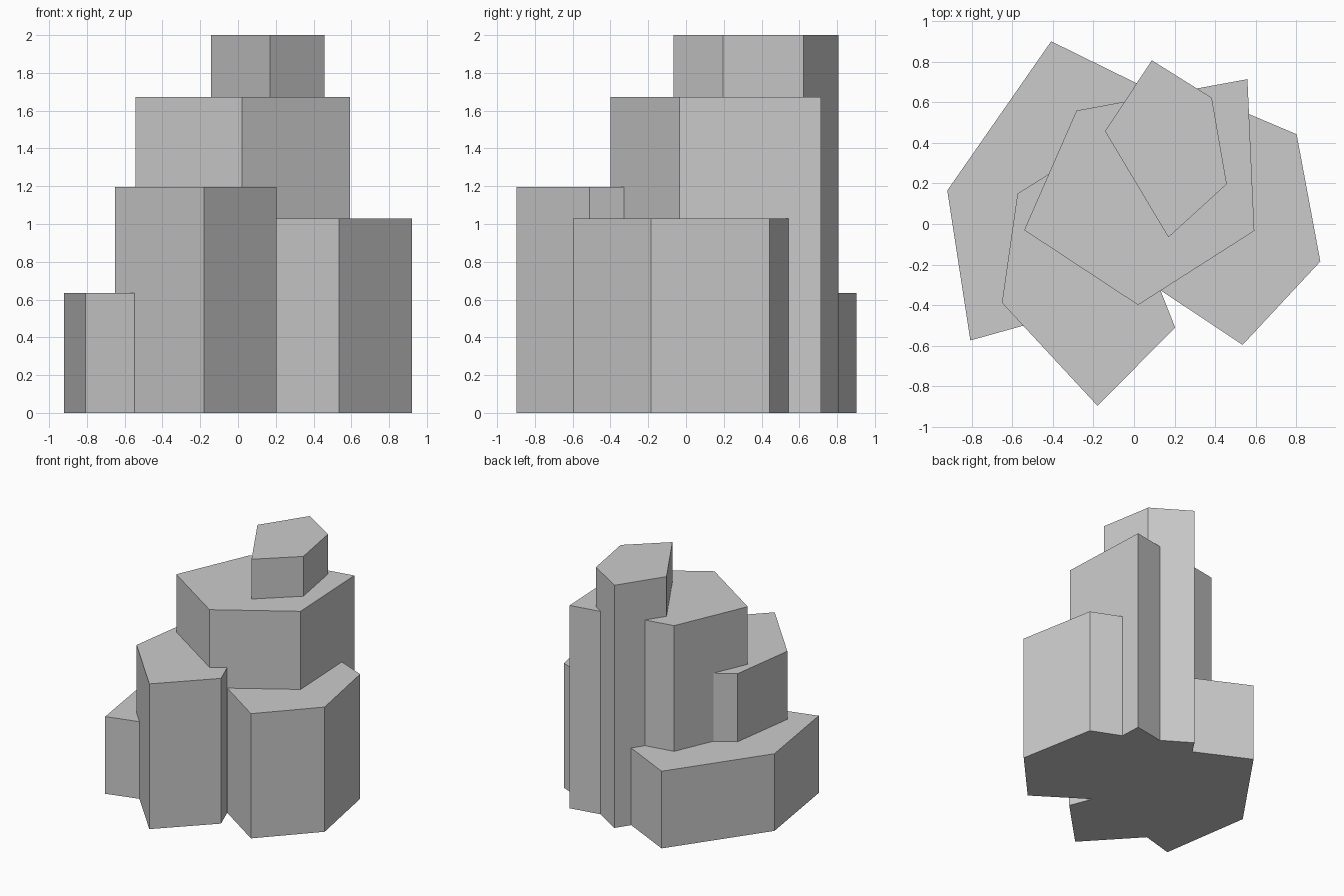
import bpy, bmesh

if "Cube" in bpy.data.objects:
    bpy.data.objects.remove(bpy.data.objects["Cube"])


def column(name, height, outline):
    """Straight five-sided rock column extruded up from the ground."""
    mesh = bpy.data.meshes.new(name)
    bm = bmesh.new()
    base = bm.faces.new([bm.verts.new((x, y, 0)) for x, y in outline])
    top = bmesh.ops.extrude_face_region(bm, geom=[base], use_keep_orig=True)["geom"]
    bmesh.ops.translate(bm, vec=(0, 0, height),
                        verts=[v for v in top if isinstance(v, bmesh.types.BMVert)])
    bmesh.ops.recalc_face_normals(bm, faces=bm.faces[:])
    bm.to_mesh(mesh)
    bm.free()
    obj = bpy.data.objects.new(name, mesh)
    bpy.context.collection.objects.link(obj)
    return obj


# Cluster of overlapping columns, tallest to shortest
column("tallest_column", 2.0,
       [(0.088, 0.808), (-0.143, 0.458), (0.17, -0.066), (0.458, 0.197), (0.384, 0.623)])
column("central_column", 1.672,
       [(-0.284, 0.56), (-0.542, -0.03), (0.02, -0.40), (0.594, -0.034), (0.56, 0.715)])
column("front_column", 1.197,
       [(-0.575, 0.15), (-0.652, -0.389), (-0.18, -0.898), (0.203, -0.511), (-0.16, 0.41)])
column("right_column", 1.028,
       [(0.803, 0.443), (0.35, 0.635), (0.09, -0.30), (0.536, -0.597), (0.92, -0.185)])
column("left_column", 0.636,
       [(-0.409, 0.902), (-0.922, 0.165), (-0.808, -0.575), (-0.20, -0.405), (0.10, 0.652)])
